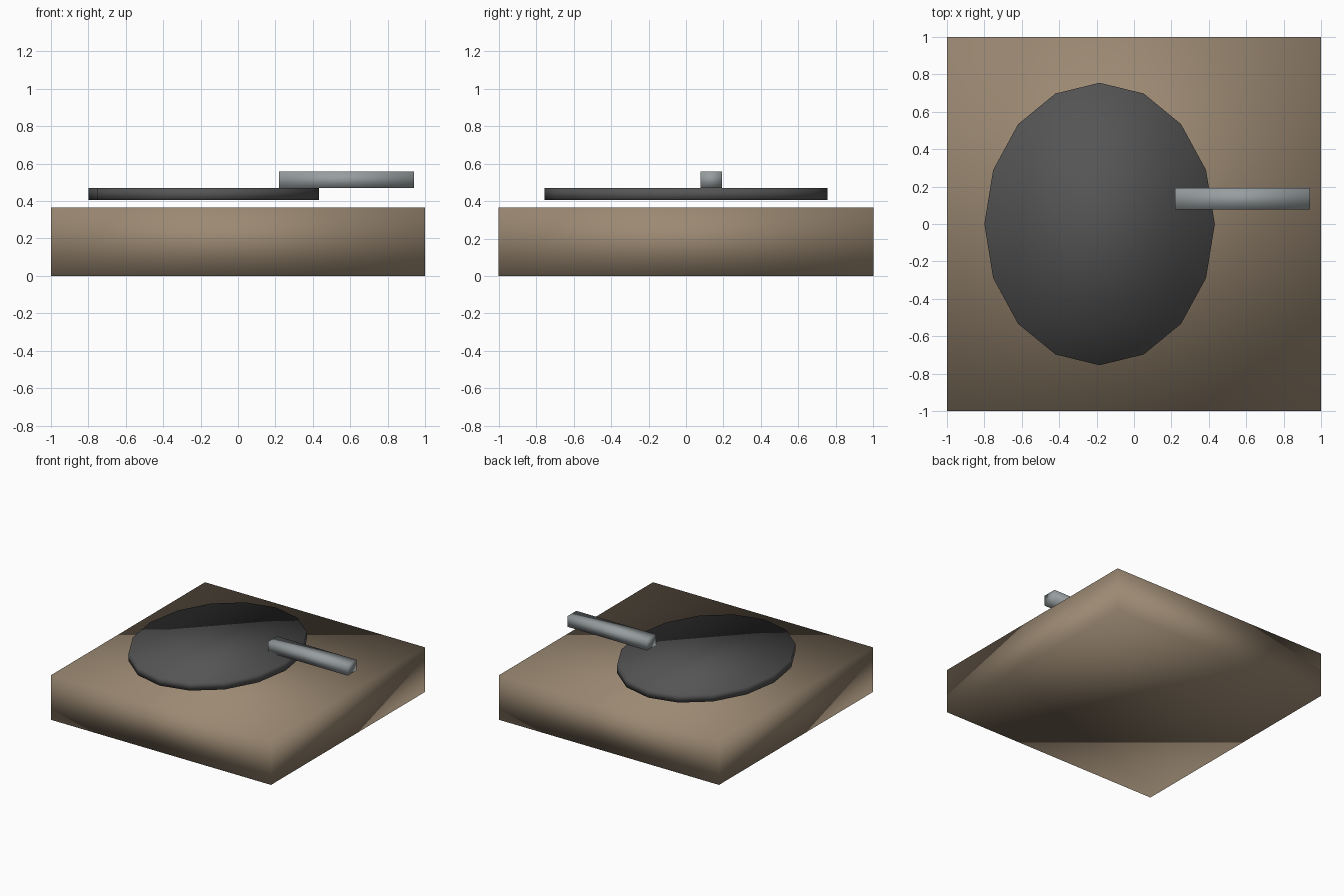
import bpy

default = bpy.data.objects.get("Cube")
if default:
    bpy.data.objects.remove(default, do_unlink=True)


def make_material(name, rgb):
    mat = bpy.data.materials.new(name)
    mat.use_nodes = True
    color = (*rgb, 1.0)
    mat.diffuse_color = color
    mat.node_tree.nodes["Principled BSDF"].inputs["Base Color"].default_value = color
    return mat


def finish(name, low, high, mat):
    """Fit the active unit primitive between two corners, shade it softly and colour it."""
    obj = bpy.context.object
    obj.name = name
    obj.location = [(a + b) / 2 for a, b in zip(low, high)]
    obj.scale = [b - a for a, b in zip(low, high)]
    bpy.ops.object.transform_apply(location=False, rotation=False, scale=True)
    bpy.ops.object.shade_smooth()
    obj.data.materials.append(mat)
    return obj


def box(name, low, high, mat):
    bpy.ops.mesh.primitive_cube_add(size=1)
    return finish(name, low, high, mat)


def disc(name, low, high, mat, sides=16):
    bpy.ops.mesh.primitive_cylinder_add(vertices=sides, radius=0.5, depth=1)
    return finish(name, low, high, mat)


tan = make_material("tan brown", (0.33, 0.25, 0.17))
charcoal = make_material("charcoal", (0.09, 0.09, 0.09))
steel = make_material("steel grey", (0.31, 0.34, 0.35))

# Square body block
box("base", (-1, -1, 0), (1, 1, 0.365), tan)

# Oval platter floating just above the base
disc("platter", (-0.80, -0.755, 0.405), (0.432, 0.755, 0.47), charcoal)

# Straight arm resting over the platter edge
box("arm", (0.22, 0.077, 0.47), (0.942, 0.192, 0.557), steel)
